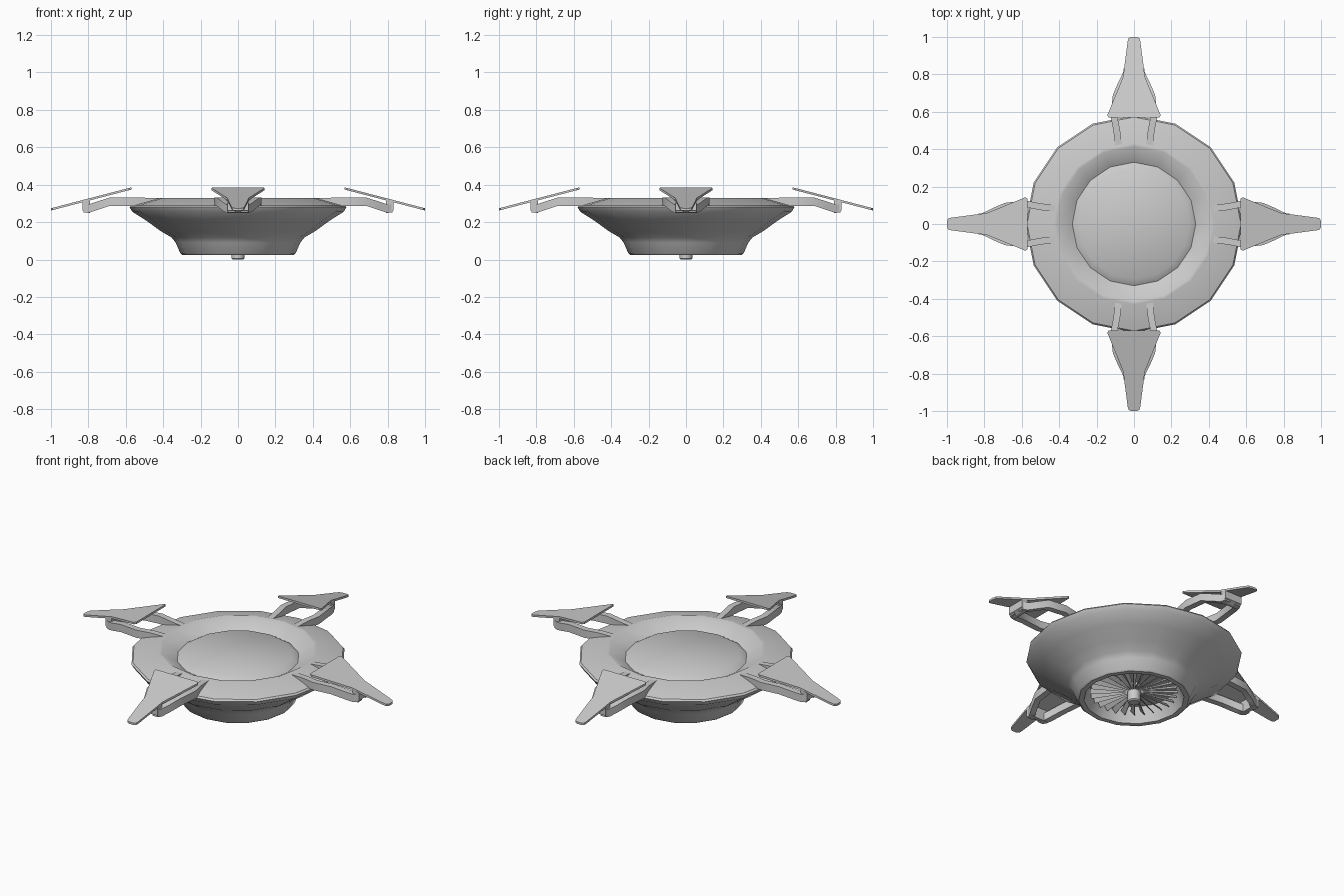
import bpy, bmesh
from math import pi, cos, sin, radians
from mathutils import Matrix, Vector

if "Cube" in bpy.data.objects:
    bpy.data.objects.remove(bpy.data.objects["Cube"])


def finish(name, bm, smooth=None):
    bmesh.ops.remove_doubles(bm, verts=bm.verts, dist=1e-5)
    bmesh.ops.recalc_face_normals(bm, faces=bm.faces)
    mesh = bpy.data.meshes.new(name)
    bm.to_mesh(mesh)
    bm.free()
    ob = bpy.data.objects.new(name, mesh)
    bpy.context.collection.objects.link(ob)
    if smooth:
        bpy.ops.object.select_all(action='DESELECT')
        ob.select_set(True)
        bpy.context.view_layer.objects.active = ob
        bpy.ops.object.shade_smooth_by_angle(angle=radians(smooth))
    return ob


def lathe(name, profile, sides, smooth=35):
    """Spin an (r, z) profile that starts and ends on the axis."""
    bm = bmesh.new()
    rings = [[bm.verts.new((r * cos(2 * pi * i / sides), r * sin(2 * pi * i / sides), z))
              for i in range(sides)] for r, z in profile[1:-1]]
    for a, b in zip(rings, rings[1:]):
        for i in range(sides):
            j = (i + 1) % sides
            bm.faces.new((a[i], a[j], b[j], b[i]))
    for ring, (_, z) in ((rings[0], profile[0]), (rings[-1], profile[-1])):
        c = bm.verts.new((0, 0, z))
        for i in range(sides):
            bm.faces.new((ring[i], ring[(i + 1) % sides], c))
    return finish(name, bm, smooth)


def loft(bm, sections, rot=Matrix()):
    """Skin a closed solid through equal-length point loops."""
    loops = [[bm.verts.new(rot @ Vector(p)) for p in s] for s in sections]
    n = len(loops[0])
    for a, b in zip(loops, loops[1:]):
        for i in range(n):
            j = (i + 1) % n
            bm.faces.new((a[i], a[j], b[j], b[i]))
    bm.faces.new(loops[0])
    bm.faces.new(loops[-1][::-1])


def rect(x, y, z, w, h):
    return [(x, y - w / 2, z - h / 2), (x, y + w / 2, z - h / 2),
            (x, y + w / 2, z + h / 2), (x, y - w / 2, z + h / 2)]


# Saucer hull: dished top, sloped collar, bowl underside, recessed opening
lathe("hull", [(0, .302), (.295, .30), (.33, .278), (.415, .33), (.43, .33),
               (.572, .29), (.58, .28), (.565, .255), (.49, .208), (.415, .153),
               (.355, .118), (.333, .09), (.308, .033), (.298, .025), (.27, .025),
               (.235, .11), (0, .11)], 16)

# Fan hub
lathe("fan_hub", [(0, .11), (.035, .11), (.035, .006), (.029, 0), (0, 0)], 12)

# Fan blades
BLADES = 28
bm = bmesh.new()
for k in range(BLADES):
    rot = Matrix.Rotation(2 * pi * k / BLADES, 4, 'Z')
    tilt = Matrix.Translation((0, 0, .07)) @ Matrix.Rotation(radians(50), 4, 'X')
    loft(bm, [rect(.03, 0, 0, .014, .004), rect(.235, 0, 0, .034, .004)], rot @ tilt)
finish("fan_blades", bm)

# Four outriggers, each with twin struts, an end bracket and a wing plate
PATH = [(.41, .082, .304), (.50, .092, .308), (.58, .108, .309), (.69, .095, .308),
        (.76, .065, .285), (.80, .045, .272), (.825, .035, .274)]
OUTLINE = [(.57, .137), (.583, .142), (.79, .057), (.83, .053),
           (.975, .034), (.993, .029), (1.0, .015)]


def plate_z(r):
    return .382 - (r - .57) * .112 / .43


for k, side in enumerate(("right", "back", "left", "front")):
    rot = Matrix.Rotation(k * pi / 2, 4, 'Z')

    bm = bmesh.new()
    for s in (1, -1):
        loft(bm, [rect(x, s * y, z, .036, .045) for x, y, z in PATH], rot)
    finish(side + "_struts", bm, 30)

    bm = bmesh.new()
    loft(bm, [[(x, y, z) for x, z in ((.79, .25), (.808, .25), (.831, .263),
                                      (.831, .309), (.79, .318))]
              for y in (-.055, .055)], rot)
    finish(side + "_bracket", bm)

    bm = bmesh.new()
    edge = OUTLINE + [(r, -y) for r, y in reversed(OUTLINE)]
    loft(bm, [[(r, y, plate_z(r) + dz) for r, y in edge] for dz in (-.008, .004)], rot)
    finish(side + "_wing_plate", bm)
